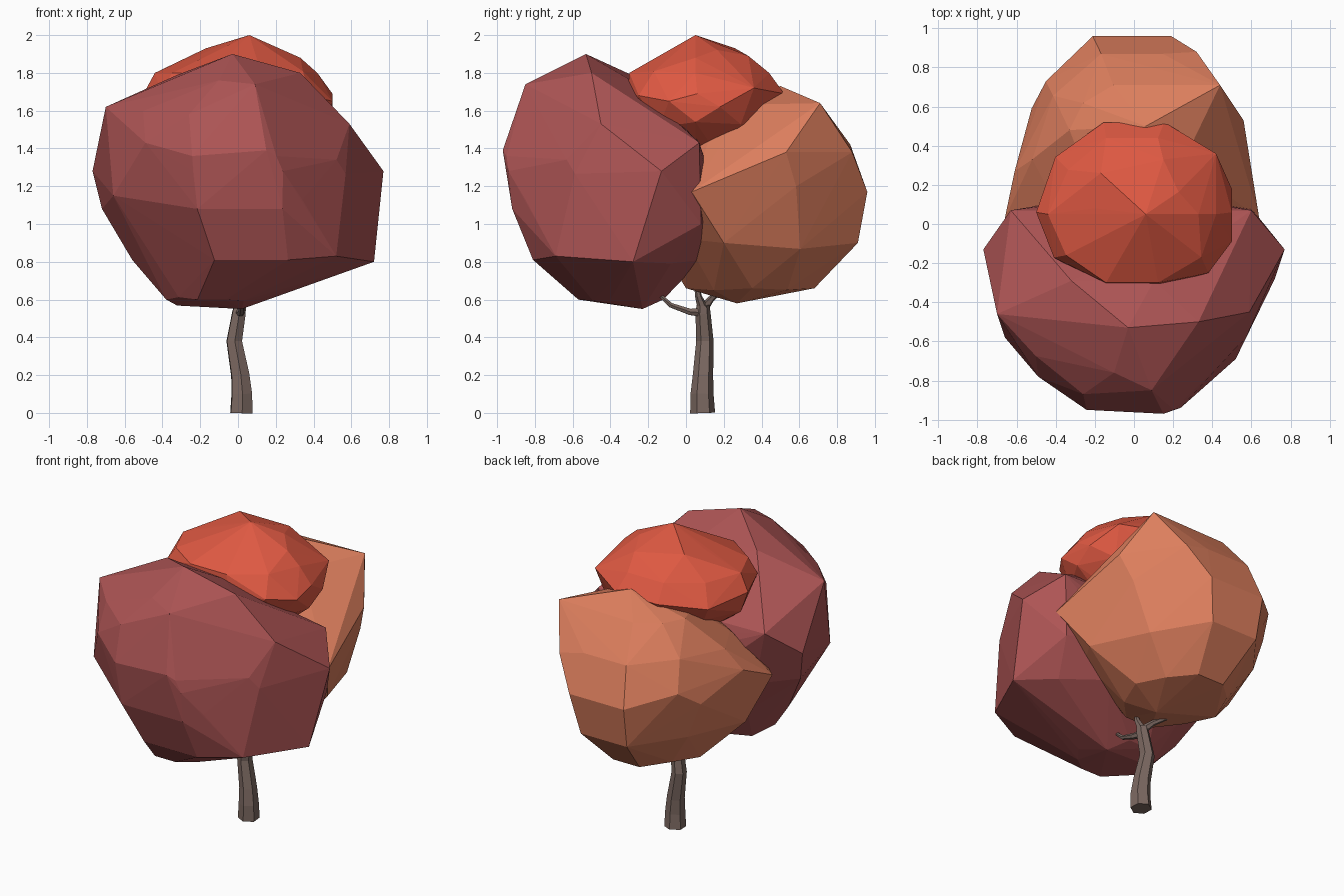
import bpy, bmesh, random
from math import sin, cos, pi

random.seed(7)


def paint(ob, color):
    mat = bpy.data.materials.new(ob.name + "_colour")
    mat.diffuse_color = (*color, 1)
    ob.data.materials.append(mat)


def foliage(name, color, top, rings, bottom, corners, fullness, sides=10):
    """Faceted clump: hull of egg-shaped sections (z, x_min, x_max, y_min, y_widest, y_max)
    plus a few protruding corners."""
    bm = bmesh.new()
    for p in [top, bottom] + corners:
        bm.verts.new(p)
    flat = sin(2 * pi * 2 / sides)          # flat front and back edges reach the full depth
    for z, x0, x1, y0, ym, y1 in rings:
        xc = (x0 + x1) / 2
        for i in range(sides):
            a = 2 * pi * i / sides
            c, s = cos(a), sin(a) / flat
            k, dz = 1, 0
            if 0.1 < abs(s) < 0.9:          # loosen the diagonal corners
                k, dz = random.uniform(*fullness), random.uniform(-0.04, 0.03)
            x = xc + k * c * (x1 - x0) / 2
            y = ym + k * s * ((y1 - ym) if s > 0 else (ym - y0))
            bm.verts.new((x, y, z + dz))
    bmesh.ops.convex_hull(bm, input=bm.verts[:])
    loose = [v for v in bm.verts if not v.link_faces]
    bmesh.ops.delete(bm, geom=loose, context='VERTS')
    bmesh.ops.recalc_face_normals(bm, faces=bm.faces[:])
    me = bpy.data.meshes.new(name)
    bm.to_mesh(me)
    bm.free()
    ob = bpy.data.objects.new(name, me)
    bpy.context.collection.objects.link(ob)
    paint(ob, color)


def limb(name, pts, res=1):
    """Faceted tapering tube through (x, y, z, radius) points."""
    cu = bpy.data.curves.new(name, 'CURVE')
    cu.dimensions = '3D'
    cu.bevel_depth = 1
    cu.bevel_resolution = res
    cu.use_fill_caps = True
    sp = cu.splines.new('POLY')
    sp.points.add(len(pts) - 1)
    for p, (x, y, z, r) in zip(sp.points, pts):
        p.co = (x, y, z, 1)
        p.radius = r
    sp.use_smooth = False
    tmp = bpy.data.objects.new(name + "_path", cu)
    bpy.context.collection.objects.link(tmp)
    dg = bpy.context.evaluated_depsgraph_get()
    me = bpy.data.meshes.new_from_object(tmp.evaluated_get(dg))
    bpy.data.objects.remove(tmp)
    me.shade_flat()
    ob = bpy.data.objects.new(name, me)
    bpy.context.collection.objects.link(ob)
    paint(ob, (0.2, 0.14, 0.12))


# Large dark red clump at the front
foliage("front_foliage", (0.42, 0.09, 0.09), (-0.03, -0.53, 1.90), [
    (1.76, -0.33, 0.33, -0.76, -0.48, -0.29),
    (1.58, -0.66, 0.50, -0.87, -0.43, -0.08),
    (1.36, -0.74, 0.70, -0.95, -0.20, 0.08),
    (1.28, -0.77, 0.77, -0.94, -0.13, 0.12),
    (1.08, -0.72, 0.74, -0.92, -0.18, 0.14),
    (0.81, -0.56, 0.70, -0.81, -0.28, 0.08),
    (0.60, -0.38, 0.10, -0.57, -0.40, -0.12),
], (0.02, -0.23, 0.55), [
    (-0.32, -0.29, 1.79), (0.33, -0.50, 1.80), (0.09, -0.85, 1.74), (0.59, -0.45, 1.53),
    (-0.70, -0.46, 1.62), (0.15, -0.97, 1.39), (-0.49, -0.78, 1.43), (-0.66, -0.58, 1.15),
    (0.52, -0.69, 0.83), (0.72, -0.28, 0.80), (0.34, -0.85, 1.13), (0.60, 0.07, 1.43),
    (-0.63, 0.07, 1.45), (0.60, 0.08, 1.00)], (0.87, 0.94))

# Orange clump at the back, leaning up to one side
foliage("back_foliage", (0.72, 0.21, 0.11), (0.06, 0.50, 1.73), [
    (1.63, -0.33, 0.32, 0.20, 0.48, 0.71),
    (1.42, -0.52, 0.50, -0.05, 0.33, 0.87),
    (1.17, -0.66, 0.64, -0.20, 0.03, 0.96),
    (0.90, -0.58, 0.52, -0.15, 0.20, 0.91),
    (0.66, -0.35, 0.28, 0.00, 0.35, 0.68),
], (0.05, 0.27, 0.58), [
    (0.44, 0.71, 1.64), (0.32, 0.88, 1.38), (0.56, 0.53, 1.38),
    (-0.45, 0.73, 1.25), (-0.61, 0.27, 1.28)], (0.91, 0.99))

# Bright red crown on top
foliage("top_foliage", (0.74, 0.10, 0.055), (0.06, 0.05, 2.00), [
    (1.90, -0.20, 0.28, -0.10, 0.08, 0.22),
    (1.80, -0.44, 0.42, -0.30, 0.05, 0.44),
    (1.69, -0.50, 0.50, -0.31, 0.06, 0.52),
    (1.54, -0.44, 0.49, -0.28, 0.05, 0.45),
    (1.40, -0.25, 0.32, -0.20, 0.05, 0.25),
], (0.05, 0.05, 1.34), [
    (-0.17, 0.26, 1.93), (0.15, 0.33, 1.89), (0.33, 0.05, 1.88), (0.50, -0.09, 1.65),
    (0.50, 0.18, 1.62), (0.38, -0.25, 1.68), (0.42, 0.36, 1.72)], (0.94, 1.02))

# Crooked trunk
limb("trunk", [(0.018, 0.088, 0, 0.066), (0.02, 0.085, 0.10, 0.061),
               (0.012, 0.09, 0.20, 0.054), (-0.02, 0.10, 0.38, 0.046),
               (0.005, 0.09, 0.53, 0.040), (0.012, 0.09, 0.57, 0.034)])

# Branches reaching into the clumps
limb("front_branch", [(0.005, 0.09, 0.53, 0.026), (0.02, 0.02, 0.535, 0.019),
                      (0.02, -0.08, 0.57, 0.014), (0.02, -0.18, 0.66, 0.009)])
limb("back_branch", [(0.01, 0.09, 0.55, 0.028), (-0.04, 0.13, 0.60, 0.018),
                     (-0.14, 0.20, 0.66, 0.012)])
limb("middle_branch", [(0.01, 0.09, 0.55, 0.028), (0.03, 0.065, 0.62, 0.018),
                       (0.03, 0.05, 0.75, 0.010)])
